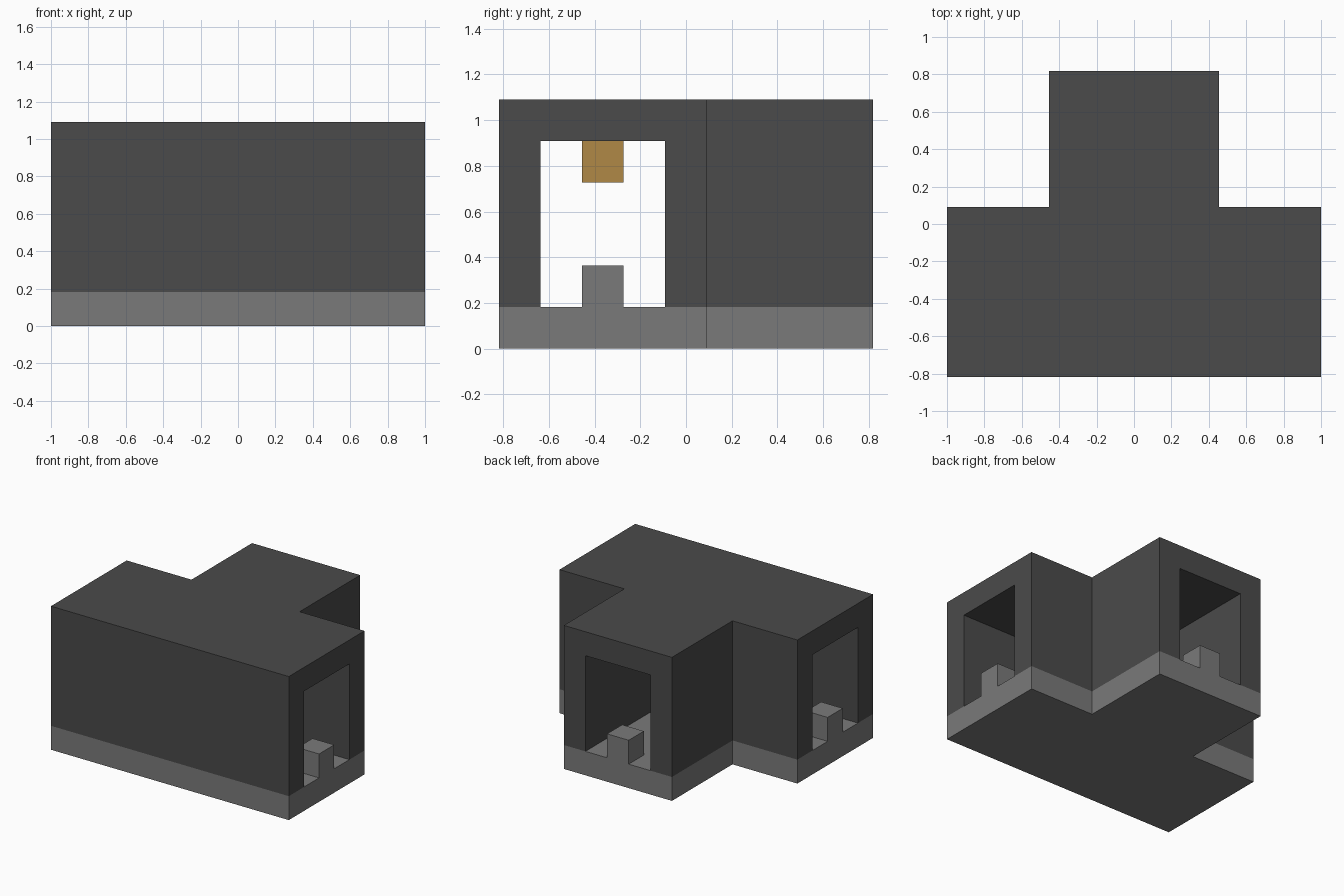
import bpy
import bmesh

cube = bpy.data.objects.get("Cube")
if cube:
    bpy.data.objects.remove(cube, do_unlink=True)

U = 1 / 11  # one building unit


def material(name, rgb):
    mat = bpy.data.materials.new(name)
    mat.use_nodes = True
    mat.diffuse_color = (*rgb, 1)
    mat.node_tree.nodes["Principled BSDF"].inputs["Base Color"].default_value = (*rgb, 1)
    return mat


dark = material("dark_grey", (0.069, 0.069, 0.069))
grey = material("mid_grey", (0.195, 0.195, 0.195))
amber = material("amber", (0.434, 0.246, 0.061))


def prism(name, outline, bottom, top, mat):
    """Extrude a plan outline between two heights, in units."""
    bm = bmesh.new()
    base = bm.faces.new([bm.verts.new((x * U, y * U, bottom * U)) for x, y in outline])
    result = bmesh.ops.extrude_face_region(bm, geom=[base])
    upper = [v for v in result["geom"] if isinstance(v, bmesh.types.BMVert)]
    bmesh.ops.translate(bm, verts=upper, vec=(0, 0, (top - bottom) * U))
    bmesh.ops.recalc_face_normals(bm, faces=bm.faces)
    mesh = bpy.data.meshes.new(name)
    bm.to_mesh(mesh)
    bm.free()
    mesh.materials.append(mat)
    obj = bpy.data.objects.new(name, mesh)
    bpy.context.collection.objects.link(obj)
    return obj


def rect(x0, x1, y0, y1):
    return [(x0, y0), (x1, y0), (x1, y1), (x0, y1)]


def mirrored(points):
    return [(-x, y) for x, y in reversed(points)]


# T-shaped plan shared by the floor and the roof
half = [(11, -9), (11, 1), (5, 1), (5, 9)]
plan = half + mirrored(half)
prism("floor", plan, 0, 2, grey)
prism("roof", plan, 10, 12, dark)

# Walls: one long front wall and two corner walls around the tunnel
prism("front_wall", rect(-11, 11, -9, -7), 2, 10, dark)
corner = [(11, 1), (5, 1), (5, 9), (3, 9), (3, -1), (11, -1)]
prism("left_corner_wall", corner, 2, 10, dark)
prism("right_corner_wall", mirrored(corner), 2, 10, dark)

# Small block on the floor of each doorway
prism("left_door_block", rect(9, 11, -5, -3), 2, 4, grey)
prism("right_door_block", rect(-11, -9, -5, -3), 2, 4, grey)
prism("back_door_block", rect(-1, 1, 7, 9), 2, 4, grey)

# Lamp hanging under the roof at the crossing
prism("ceiling_lamp", rect(-1, 1, -5, -3), 8, 10, amber)
